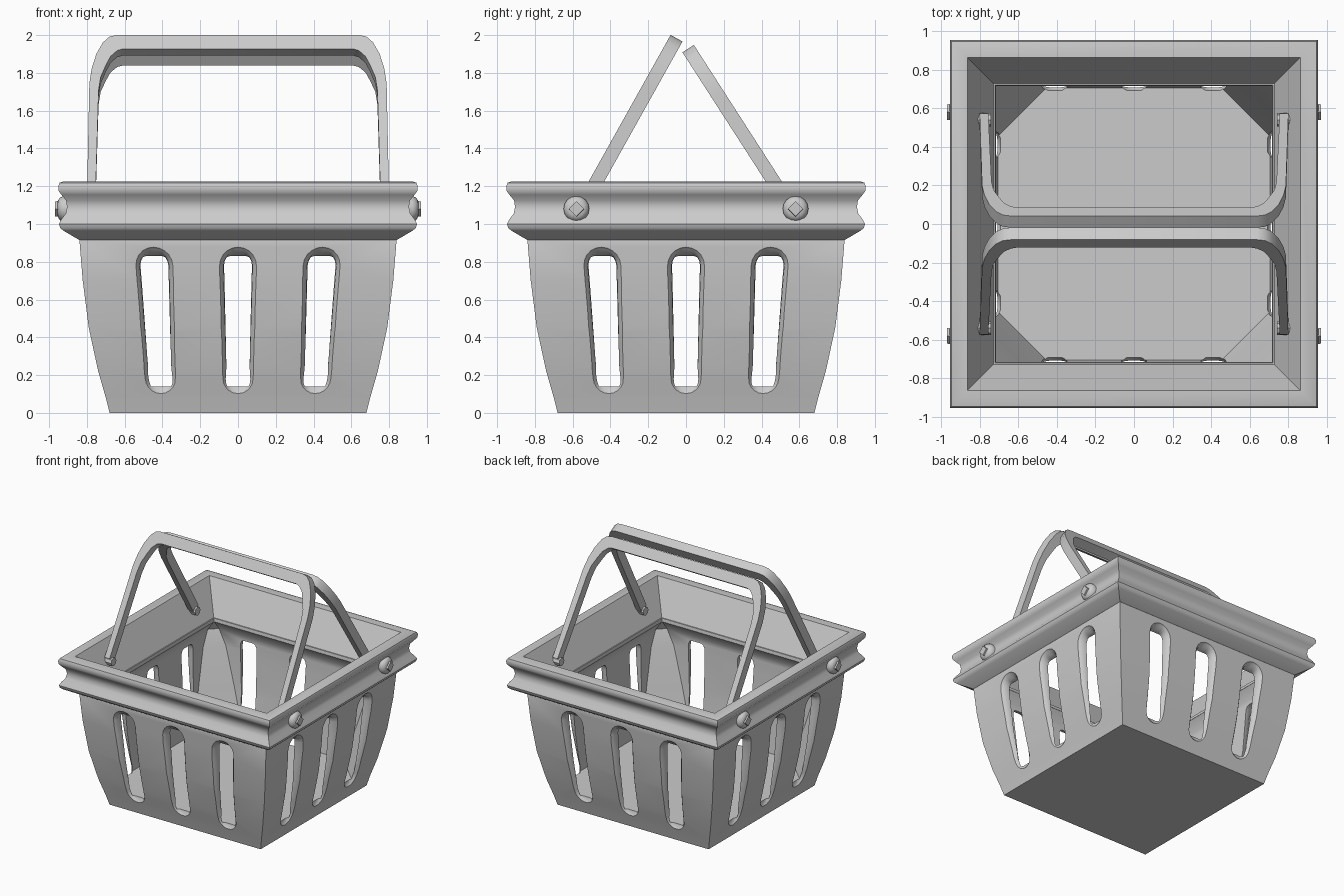
import bpy, bmesh, math
from mathutils import Matrix, Vector

if "Cube" in bpy.data.objects:
    bpy.data.objects.remove(bpy.data.objects["Cube"])


def finish(name, bm, smooth=35):
    bmesh.ops.remove_doubles(bm, verts=bm.verts, dist=1e-5)
    bmesh.ops.recalc_face_normals(bm, faces=bm.faces)
    me = bpy.data.meshes.new(name)
    bm.to_mesh(me)
    bm.free()
    ob = bpy.data.objects.new(name, me)
    bpy.context.collection.objects.link(ob)
    if smooth:
        shade(ob, smooth)
    return ob


def shade(ob, deg):
    bpy.ops.object.select_all(action='DESELECT')
    ob.select_set(True)
    bpy.context.view_layer.objects.active = ob
    bpy.ops.object.shade_smooth_by_angle(angle=math.radians(deg))


def loft(bm, rings, closed=False):
    vs = [[bm.verts.new(p) for p in r] for r in rings]
    pairs = list(zip(vs, vs[1:])) + ([(vs[-1], vs[0])] if closed else [])
    n = len(vs[0])
    for a, b in pairs:
        for i in range(n):
            j = (i + 1) % n
            bm.faces.new((a[i], a[j], b[j], b[i]))
    if not closed:
        bm.faces.new(vs[0])
        bm.faces.new(vs[-1])


def square(h, z, c=0.0):
    # square ring with corners cut off by c
    k = h - c
    return [(h, -k, z), (h, k, z), (k, h, z), (-k, h, z),
            (-h, k, z), (-h, -k, z), (-k, -h, z), (k, -h, z)]


# Body: tapered outer wall, inner wall with cut corners, raised floor
OUTER = [(.68, 0), (.70, .08), (.74, .22), (.79, .45), (.822, .70), (.84, .92)]
INNER = [(.72, .97, 0), (.716, .945, 0), (.77, .87, .06), (.765, .75, .12),
         (.745, .45, .19), (.705, .14, .25)]
bm = bmesh.new()
loft(bm, [square(h, z) for h, z in OUTER] + [square(.82, .97)] +
     [square(*r) for r in INNER])
body = finish("basket_body", bm, 0)


def wall(z):
    for (h0, z0), (h1, z1) in zip(OUTER, OUTER[1:]):
        if z <= z1:
            return h0 + (h1 - h0) * (z - z0) / (z1 - z0)
    return OUTER[-1][0]


# Slot cutters: rounded opening outside, narrower flat-ended opening inside
def slot_outline(inset, lo, hi):
    rt, rb, zt, zb = .10, .082, .78, .182
    pts = [((rt - inset) * math.cos(a), zt + (rt - inset) * math.sin(a))
           for a in (math.pi * i / 10 for i in range(11))]
    side = [(rt - inset + (rb - rt) * t, zt + (zb - zt) * t) for t in (.2, .4, .6, .8)]
    pts += [(-u, z) for u, z in side]
    pts += [((rb - inset) * math.cos(a), zb + (rb - inset) * math.sin(a))
            for a in (math.pi + math.pi * i / 10 for i in range(11))]
    return [(u, min(max(z, lo), hi)) for u, z in pts + side[::-1]]


bm = bmesh.new()
for q in range(4):
    rot = Matrix.Rotation(q * math.pi / 2, 3, 'Z')
    for s in (-1, 0, 1):
        def ring(inset, depth, lo=0, hi=1):
            out = []
            for u, z in slot_outline(inset, lo, hi):
                x = u + s * (.41 + .035 * (z - .15) / .68)
                out.append(rot @ Vector((x, -depth(z), z)))
            return out
        loft(bm, [ring(0, lambda z: .95),
                  ring(0, lambda z: wall(z) + .003),
                  ring(.010, lambda z: wall(z) - .010, .11, .868),
                  ring(.022, lambda z: wall(z) - .025, .138, .842),
                  ring(.026, lambda z: max(wall(z) - .06, .69), .15, .83),
                  ring(.027, lambda z: .56, .15, .83)])
cutter = finish("slot_cutter", bm, 0)
cutter.hide_render = True
mod = body.modifiers.new("slots", 'BOOLEAN')
mod.operation = 'DIFFERENCE'
mod.solver = 'EXACT'
mod.object = cutter
bpy.context.view_layer.objects.active = body
bpy.ops.object.modifier_apply(modifier=mod.name)
bpy.data.objects.remove(cutter)
shade(body, 40)

# Rim: two lips with a hollow groove between, sloping inner panel
RIM = [(.84, .915), (.925, .965), (.942, .98), (.948, 1.0), (.935, 1.025), (.912, 1.055),
       (.905, 1.09), (.91, 1.125), (.935, 1.155), (.95, 1.175), (.952, 1.20),
       (.945, 1.218), (.925, 1.225), (.862, 1.225), (.715, .945)]
bm = bmesh.new()
loft(bm, [square(h, z) for h, z in RIM], closed=True)
finish("rim", bm, 40)

# Handles: flat bars bent into an arch, leaning towards each other
ARCH_OUT = [(.800, .03), (.787, .74), (.775, .83), (.75, .92), (.715, .99), (.68, 1.025), (.64, 1.035)]
ARCH_IN = [(.755, .03), (.738, .70), (.727, .78), (.70, .85), (.675, .905), (.64, .94), (.61, .95)]


def handle(name, y, lean, scale):
    out = ARCH_OUT + [(-x, s) for x, s in reversed(ARCH_OUT)]
    inn = ARCH_IN + [(-x, s) for x, s in reversed(ARCH_IN)]
    bm = bmesh.new()
    w = .036
    loft(bm, [[(a, -w, b * scale), (a, w, b * scale), (c, w, d * scale), (c, -w, d * scale)]
              for (a, b), (c, d) in zip(out, inn)])
    bm.transform(Matrix.Translation((0, y, 1.08)) @ Matrix.Rotation(math.radians(lean), 4, 'X'))
    finish(name, bm, 35)


handle("front_handle", -.555, -29.2, 1.0)
handle("back_handle", .558, 32.8, .975)


# Pivots: domed stud with diamond cap outside, small peg inside
def turned(name, profile, n, sx, y, z):
    bm = bmesh.new()
    loft(bm, [[(sx * x, y + r * math.cos(2 * math.pi * i / n), z + r * math.sin(2 * math.pi * i / n))
               for i in range(n)] for x, r in profile])
    finish(name, bm, 40)


for sx in (-1, 1):
    for sy in (-1, 1):
        turned("pivot_stud", [(.89, .068), (.925, .068), (.942, .060), (.953, .045), (.956, .03)],
               16, sx, sy * .58, 1.08)
        turned("stud_cap", [(.94, .042), (.968, .040)], 4, sx, sy * .58, 1.08)
        turned("handle_peg", [(.74, .034), (.86, .034)], 8, sx, sy * .54, 1.09)
